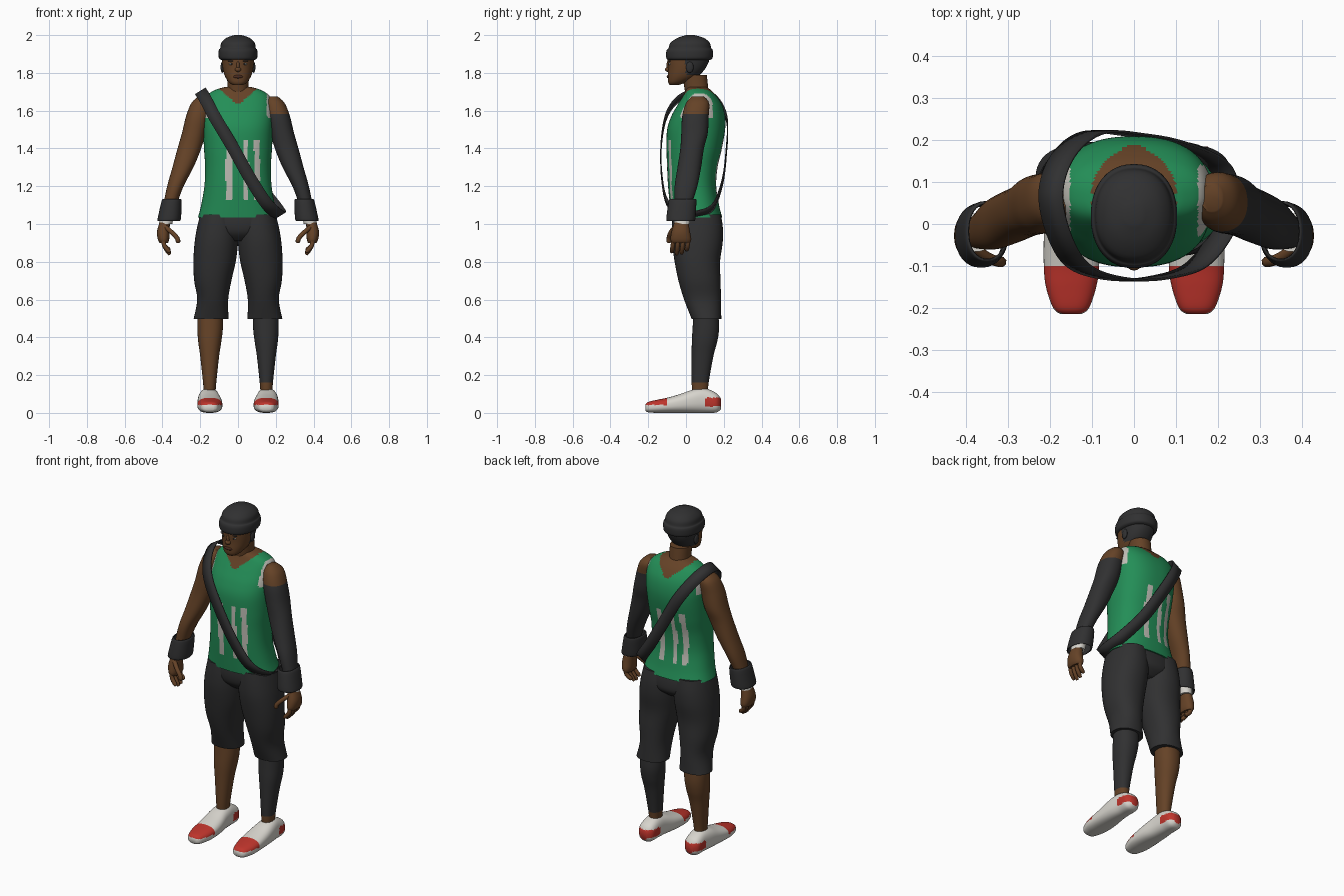
import bpy, bmesh, math
from mathutils import Vector

cube = bpy.data.objects.get("Cube")
if cube:
    bpy.data.objects.remove(cube, do_unlink=True)


def material(name, r, g, b):
    m = bpy.data.materials.new(name)
    m.use_nodes = True
    m.diffuse_color = (r, g, b, 1)
    m.node_tree.nodes["Principled BSDF"].inputs["Base Color"].default_value = (r, g, b, 1)
    return m


SKIN = material("brown_skin", .13, .055, .02)
DARK = material("charcoal_cloth", .03, .03, .031)
GREEN = material("green_cloth", .017, .27, .095)
GREY = material("light_trim", .52, .51, .46)
WHITE = material("white_shoe", .68, .66, .61)
RED = material("red_patch", .52, .035, .025)
LIP = material("dark_lip", .07, .025, .014)


def finish(name, bm, mats, rule=None):
    bmesh.ops.recalc_face_normals(bm, faces=bm.faces)
    if rule:
        for f in bm.faces:
            f.material_index = rule(f.calc_center_median())
    me = bpy.data.meshes.new(name)
    bm.to_mesh(me)
    bm.free()
    for m in mats:
        me.materials.append(m)
    ob = bpy.data.objects.new(name, me)
    bpy.context.collection.objects.link(ob)
    bpy.ops.object.select_all(action='DESELECT')
    ob.select_set(True)
    bpy.context.view_layer.objects.active = ob
    bpy.ops.object.shade_smooth_by_angle(angle=math.radians(50))
    return ob


def spline(points, sub, closed=False):
    """Smooth curve through tuples of any length."""
    n, out = len(points), []
    pick = lambda i: points[i % n] if closed else points[min(max(i, 0), n - 1)]
    for i in range(n if closed else n - 1):
        quad = [pick(i + k) for k in (-1, 0, 1, 2)]
        for j in range(sub):
            t = j / sub
            out.append([b + .5 * t * (c - a + t * (2*a - 5*b + 4*c - d + t * (3*(b - c) + d - a)))
                        for a, b, c, d in zip(*quad)])
    if not closed:
        out.append(list(points[-1]))
    return out


def loft(name, stations, mats, rule=None, side=1, along_y=False, power=2.2, segs=32, sub=4, caps=True):
    """Stations: position on the axis, then low and high extents of the two cross axes."""
    bm = bmesh.new()
    rings = []
    for p, a0, a1, b0, b1 in spline(stations, sub):
        ring = []
        for k in range(segs):
            t = math.tau * k / segs
            c, s = math.cos(t), math.sin(t)
            a = (a0 + a1) / 2 + (a1 - a0) / 2 * math.copysign(abs(c) ** (2 / power), c)
            b = (b0 + b1) / 2 + (b1 - b0) / 2 * math.copysign(abs(s) ** (2 / power), s)
            ring.append(bm.verts.new((side * a, p, b) if along_y else (side * a, b, p)))
        rings.append(ring)
    for r, q in zip(rings, rings[1:]):
        for k in range(segs):
            n = (k + 1) % segs
            bm.faces.new((r[k], r[n], q[n], q[k]))
    if caps:
        bm.faces.new(rings[0])
        bm.faces.new(rings[-1])
    return finish(name, bm, mats, rule)


def blob(name, centre, size, mat):
    bm = bmesh.new()
    bmesh.ops.create_uvsphere(bm, u_segments=16, v_segments=10, radius=1)
    bmesh.ops.scale(bm, vec=size, verts=bm.verts)
    bmesh.ops.translate(bm, vec=centre, verts=bm.verts)
    return finish(name, bm, [mat])


def finger(name, points, radius, mat, side):
    """Rounded digit: a bevelled curve turned into a mesh."""
    cu = bpy.data.curves.new(name, 'CURVE')
    cu.dimensions = '3D'
    cu.bevel_depth = radius
    cu.bevel_resolution = 2
    cu.use_fill_caps = True
    path = spline(points, 3)
    sp = cu.splines.new('POLY')
    sp.points.add(len(path) - 1)
    for i, (pt, (x, y, z)) in enumerate(zip(sp.points, path)):
        pt.co = (side * x, y, z, 1)
        pt.radius = .6 if i == len(path) - 1 else 1
    cu.materials.append(mat)
    ob = bpy.data.objects.new(name, cu)
    bpy.context.collection.objects.link(ob)
    bpy.ops.object.select_all(action='DESELECT')
    ob.select_set(True)
    bpy.context.view_layer.objects.active = ob
    bpy.ops.object.convert(target='MESH')
    bpy.ops.object.shade_smooth_by_angle(angle=math.radians(50))


# Jersey: open neckline, light armhole trim and plain vertical bars
def jersey_rule(c):
    u = c.x if c.y < .06 else -c.x
    if c.z > 1.63 + .85 * abs(c.x) and abs(c.x) < .1:
        return 2
    if abs(c.x) > .152 and c.z > 1.56 and -.03 < c.y < .14:
        return 1
    bars = ((-.065, -.025), (.025, .055), (.085, .115))
    if 1.12 < c.z < 1.44 and any(a < u < b for a, b in bars):
        return 1
    return 0


torso = [(1.035, .212, -.078, .192), (1.1, .195, -.085, .175), (1.2, .178, -.095, .16),
         (1.3, .174, -.1, .167), (1.4, .18, -.103, .19), (1.5, .185, -.1, .207),
         (1.57, .187, -.078, .207), (1.63, .182, -.045, .192), (1.68, .165, -.015, .16),
         (1.71, .12, 0, .13), (1.725, .07, .01, .11)]
loft("jersey", [(z, -w, w, a, b) for z, w, a, b in torso], [GREEN, GREY, SKIN], jersey_rule,
     segs=112, sub=7, power=2.4)

# Neck and head, with cropped hair at the back
neck = [(1.6, .07, .01, .13), (1.7, .057, -.005, .12), (1.79, .058, -.02, .11)]
loft("neck", [(z, -w, w, a, b) for z, w, a, b in neck], [SKIN])
head = [(1.735, .026, -.085, -.04), (1.75, .048, -.094, .0), (1.78, .068, -.096, .06),
        (1.82, .08, -.095, .1), (1.87, .086, -.097, .124), (1.92, .088, -.09, .125)]
loft("head", [(z, -w, w, a, b) for z, w, a, b in head], [SKIN, DARK],
     lambda c: int(c.y > 0 and c.z > 1.79), segs=48)
cap = [(1.868, .088, -.094, .126), (1.878, .101, -.104, .14), (1.908, .103, -.105, .143),
       (1.924, .1, -.1, .14), (1.932, .094, -.092, .133), (1.96, .088, -.082, .125),
       (1.985, .062, -.045, .095), (2.0, .02, 0, .045)]
loft("cap", [(z, -w, w, a, b) for z, w, a, b in cap], [DARK], segs=48)
blob("nose", (0, -.096, 1.818), (.017, .015, .013), SKIN)
blob("nose_bridge", (0, -.094, 1.838), (.009, .01, .025), SKIN)
blob("lips", (0, -.093, 1.78), (.026, .009, .009), LIP)
for s, tag in ((1, "left"), (-1, "right")):
    blob(tag + "_eye", (s * .034, -.085, 1.847), (.013, .006, .006), GREY)
    blob(tag + "_pupil", (s * .034, -.09, 1.847), (.005, .003, .005), DARK)
    blob(tag + "_brow", (s * .036, -.087, 1.863), (.019, .007, .004), DARK)
    blob(tag + "_ear", (s * .083, .02, 1.83), (.009, .02, .03), DARK)

# Shorts seat joining the two legs
loft("shorts_seat", [(.91, -.08, .08, -.02, .14), (.95, -.17, .17, -.06, .185),
                     (1.0, -.207, .207, -.072, .19), (1.06, -.2, .2, -.07, .18)], [DARK], segs=48)

shorts = [(.497, .05, .235, .03, .187), (.6, .052, .216, -.01, .185), (.7, .035, .232, -.04, .183),
          (.8, .012, .236, -.06, .18), (.9, 0, .23, -.074, .194), (.98, 0, .217, -.075, .195),
          (1.05, .01, .2, -.07, .185)]
shin = [(.09, .12, .18, .035, .115), (.16, .115, .185, .03, .12), (.3, .1, .2, .03, .145),
        (.38, .088, .211, .031, .166), (.45, .08, .215, .035, .175), (.54, .08, .215, .04, .17)]
shoe = [(-.215, .125, .175, .012, .044), (-.2, .107, .193, .003, .058), (-.15, .09, .21, 0, .07),
        (-.1, .083, .215, 0, .08), (-.03, .085, .215, 0, .1), (.04, .095, .212, 0, .124),
        (.1, .1, .205, 0, .13), (.16, .105, .2, .002, .105), (.185, .13, .175, .02, .075)]
arm = [(1.0, .357, .41, -.055, .01), (1.1, .325, .395, -.06, .03), (1.2, .288, .375, -.06, .06),
       (1.3, .236, .347, -.045, .08), (1.4, .195, .32, -.03, .095), (1.48, .172, .297, -.025, .115),
       (1.57, .152, .275, -.02, .12), (1.64, .145, .247, 0, .122), (1.675, .16, .21, .03, .095)]
cuff = [(1.015, .31, .425, -.1, .045), (1.03, .302, .425, -.104, .05), (1.12, .298, .405, -.092, .055),
        (1.133, .305, .395, -.085, .05)]
palm = [(.9, .37, .415, -.075, .022), (.92, .364, .425, -.082, .028), (.965, .362, .428, -.075, .02),
        (1.03, .36, .408, -.055, .01)]


def shoe_rule(c):
    toe = c.y < -.1 and c.z > .042
    heel = c.y > .1 and .035 < c.z < .08
    return int(toe or heel)


for s, tag in ((1, "left"), (-1, "right")):
    covered = s > 0
    loft(tag + "_shorts_leg", shorts, [DARK], side=s, segs=40)
    loft(tag + "_shin", shin, [SKIN, DARK], lambda c: int(covered and c.z > .155), side=s, sub=8)
    loft(tag + "_shoe", shoe, [WHITE, RED], shoe_rule, side=s, along_y=True, power=2.5, segs=48, sub=6)
    loft(tag + "_arm", arm, [SKIN, DARK], lambda c: int(covered and c.z < 1.58), side=s, sub=6)
    # Cuff over a pale wristband
    tube = loft(tag + "_cuff", cuff, [DARK], side=s, caps=False)
    tube.modifiers.new("thickness", 'SOLIDIFY').thickness = .006
    loft(tag + "_wristband", [(1.0, .348, .418, -.064, .02), (1.05, .338, .412, -.066, .026)], [WHITE], side=s)
    # Hand
    loft(tag + "_palm", palm, [SKIN], side=s)
    for i, tip in enumerate((.85, .838, .842, .86)):
        y = -.066 + i * .026
        finger(f"{tag}_finger_{i + 1}", [(.395, y, .925), (.39, y - .004, .885), (.36, y - .01, tip)],
               .0125, SKIN, s)
    finger(tag + "_thumb", [(.385, -.055, .985), (.35, -.08, .955), (.322, -.09, .925), (.316, -.09, .9)],
           .013, SKIN, s)

# Strap: a loop over the right shoulder and down to the left hip
loop = [(-.2, .07, 1.705), (-.175, -.04, 1.665), (-.125, -.108, 1.57), (-.03, -.135, 1.41),
        (.065, -.13, 1.24), (.15, -.1, 1.11), (.212, -.02, 1.05), (.226, .06, 1.05),
        (.2, .145, 1.09), (.1, .195, 1.22), (0, .216, 1.38), (-.1, .22, 1.55), (-.17, .165, 1.66)]
across = Vector((.85, 0, .53)) * .033
bm = bmesh.new()
pairs = [[bm.verts.new(Vector(p) + across * k) for k in (-1, 1)] for p in spline(loop, 8, closed=True)]
for i, (a, b) in enumerate(pairs):
    c, d = pairs[(i + 1) % len(pairs)]
    bm.faces.new((a, b, d, c))
strap = finish("shoulder_strap", bm, [DARK])
strap.modifiers.new("thickness", 'SOLIDIFY').thickness = .006
